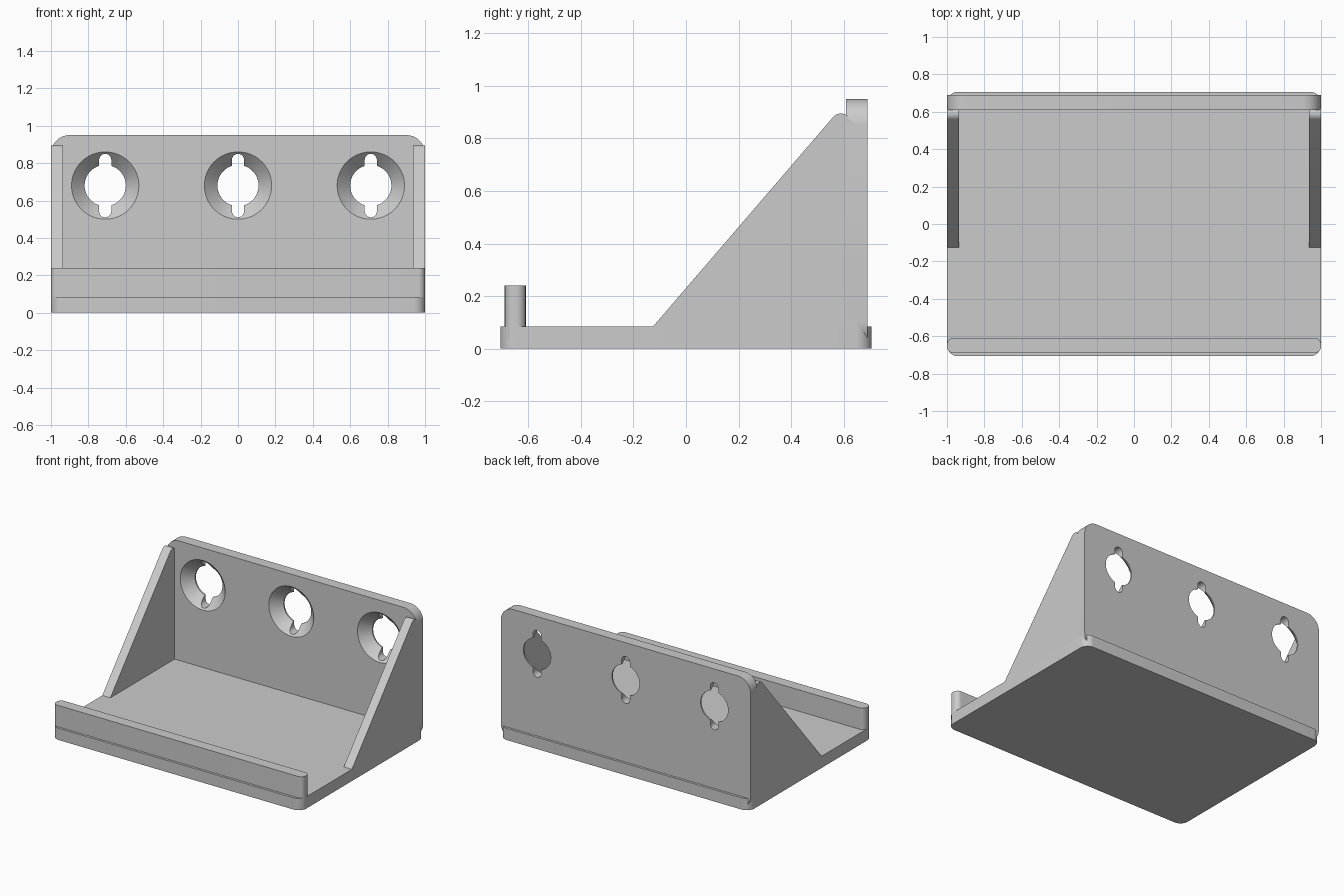
import bpy, bmesh
from math import pi, cos, sin, atan2, sqrt, radians

cube = bpy.data.objects.get("Cube")
if cube:
    bpy.data.objects.remove(cube, do_unlink=True)

GREY = (0.6, 0.6, 0.6, 1)
grey = bpy.data.materials.new("plain grey")
grey.use_nodes = True
grey.diffuse_color = GREY
grey.node_tree.nodes["Principled BSDF"].inputs["Base Color"].default_value = GREY


def arc(u, v, r, start, end, steps=10):
    return [(u + r * cos(start + (end - start) * i / steps),
             v + r * sin(start + (end - start) * i / steps)) for i in range(steps + 1)]


def rounded_rect(u0, u1, v0, v1, r):
    corners = [(u1 - r, v1 - r), (u0 + r, v1 - r), (u0 + r, v0 + r), (u1 - r, v0 + r)]
    return [p for i, (u, v) in enumerate(corners)
            for p in arc(u, v, r, i * pi / 2, (i + 1) * pi / 2)]


def loft(name, axis, lo, hi, profile, end_profile=None):
    """Solid between two matching outlines lying across the given axis."""
    place = {"x": lambda u, v, d: (d, u, v),
             "y": lambda u, v, d: (u, d, v),
             "z": lambda u, v, d: (u, v, d)}[axis]
    bm = bmesh.new()
    a = [bm.verts.new(place(u, v, lo)) for u, v in profile]
    b = [bm.verts.new(place(u, v, hi)) for u, v in end_profile or profile]
    bm.faces.new(a)
    bm.faces.new(b)
    for i in range(len(a)):
        j = (i + 1) % len(a)
        bm.faces.new((a[i], a[j], b[j], b[i]))
    bmesh.ops.recalc_face_normals(bm, faces=bm.faces)
    mesh = bpy.data.meshes.new(name)
    bm.to_mesh(mesh)
    bm.free()
    mesh.materials.append(grey)
    obj = bpy.data.objects.new(name, mesh)
    bpy.context.collection.objects.link(obj)
    return obj


def smooth(obj):
    obj.data.shade_smooth()
    obj.data.set_sharp_from_angle(angle=radians(30))


# Floor of the shelf and the retaining lip along its front
base = loft("base", "z", 0, 0.085, rounded_rect(-1, 1, -0.707, 0.707, 0.06))
lip = loft("front_lip", "z", 0.04, 0.24, rounded_rect(-1, 1, -0.69, -0.61, 0.035))

# Upright mounting plate
plate = loft("back_plate", "y", 0.61, 0.69, rounded_rect(-1, 1, 0, 0.95, 0.1))

# Countersunk keyhole openings
HOLE_Z, HOLE_R, SLOT_R, SLOT_REACH = 0.68, 0.11, 0.0325, 0.1375
meet = atan2(sqrt(HOLE_R ** 2 - SLOT_R ** 2), SLOT_R)
cutters = []
for x in (-0.71, 0, 0.71):
    keyhole = (arc(x, HOLE_Z, HOLE_R, -meet, meet, 24)
               + arc(x, HOLE_Z + SLOT_REACH, SLOT_R, 0, pi)
               + arc(x, HOLE_Z, HOLE_R, pi - meet, pi + meet, 24)
               + arc(x, HOLE_Z - SLOT_REACH, SLOT_R, pi, 2 * pi))
    cutters.append(loft("keyhole_cutter", "y", 0.5, 0.8, keyhole))
    wide = arc(x, HOLE_Z, 0.19, 0, 2 * pi, 64)[:-1]
    narrow = arc(x, HOLE_Z, HOLE_R, 0, 2 * pi, 64)[:-1]
    cutters.append(loft("countersink_cutter", "y", 0.6, 0.68, wide, narrow))

for cutter in cutters:
    cutter.hide_render = True
    cut = plate.modifiers.new("opening", "BOOLEAN")
    cut.operation = "DIFFERENCE"
    cut.solver = "EXACT"
    cut.object = cutter
bpy.context.view_layer.update()
depsgraph = bpy.context.evaluated_depsgraph_get()
cut_mesh = bpy.data.meshes.new_from_object(plate.evaluated_get(depsgraph))
plate.modifiers.clear()
plate.data = cut_mesh
for cutter in cutters:
    bpy.data.objects.remove(cutter, do_unlink=True)

# Triangular side braces with a rounded tip
tip = arc(0.59, 0.855, 0.04, radians(50), radians(139))
brace = [(-0.165, 0.04), (0.65, 0.04), (0.65, 0.85), (0.615, 0.878)] + tip + [(-0.125, 0.085)]
braces = [loft("left_brace", "x", 0.935, 1, brace),
          loft("right_brace", "x", -1, -0.935, brace)]

for part in [base, lip, plate] + braces:
    smooth(part)
